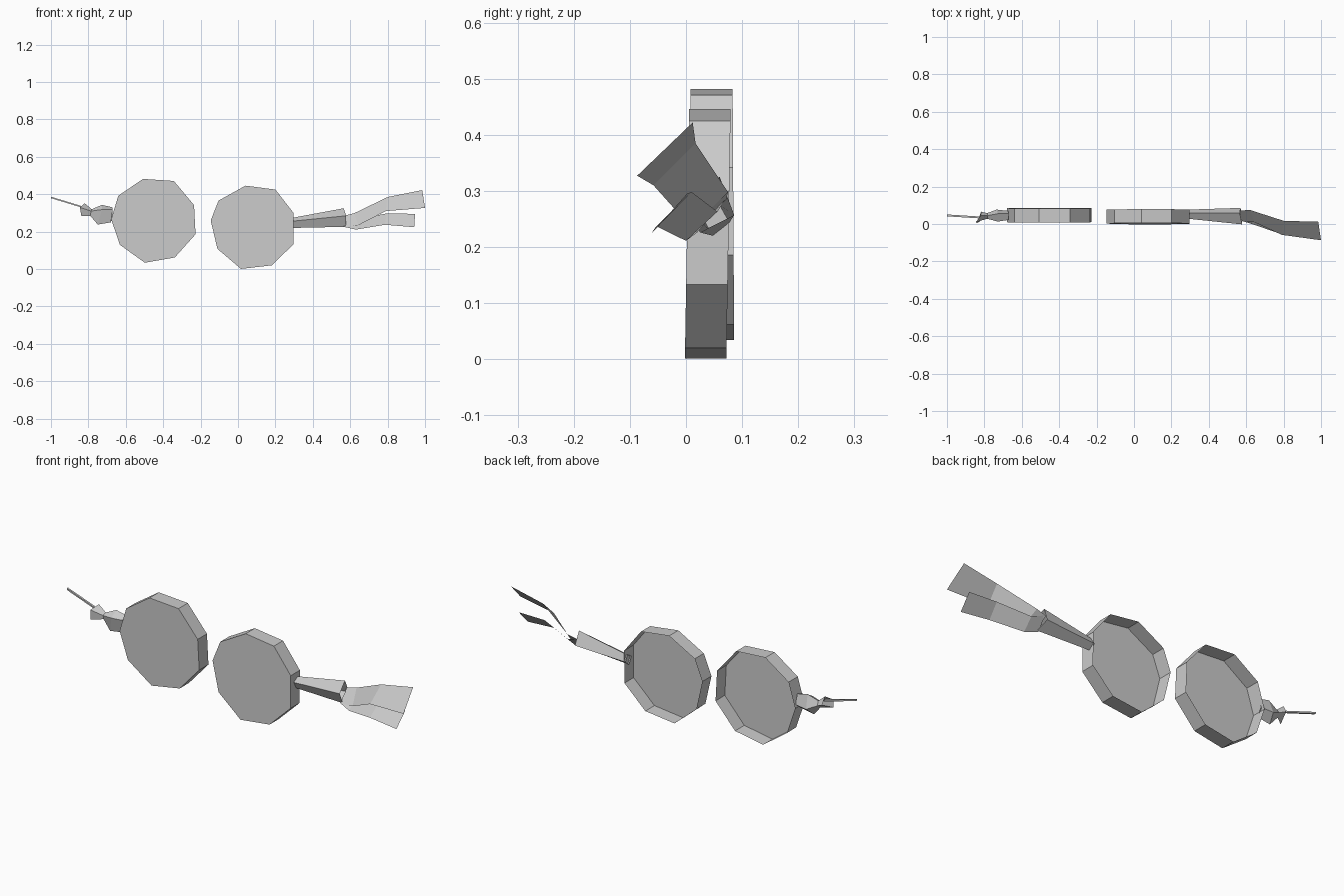
import bpy, bmesh

cube = bpy.data.objects.get("Cube")
if cube:
    bpy.data.objects.remove(cube, do_unlink=True)

grey = bpy.data.materials.new("plain grey")
grey.use_nodes = True
grey.diffuse_color = (0.6, 0.6, 0.6, 1)
grey.node_tree.nodes["Principled BSDF"].inputs["Base Color"].default_value = (0.6, 0.6, 0.6, 1)


def loft(name, sections, closed=True, caps=()):
    """Join matching cross-sections; caps lists the section indices to fill."""
    bm = bmesh.new()
    rings = [[bm.verts.new(p) for p in s] for s in sections]
    n = len(rings[0])
    for a, b in zip(rings, rings[1:]):
        for i in range(n if closed else n - 1):
            j = (i + 1) % n
            bm.faces.new((a[i], a[j], b[j], b[i]))
    for c in caps:
        bm.faces.new(rings[c])
    if closed:
        bmesh.ops.recalc_face_normals(bm, faces=bm.faces[:])
    mesh = bpy.data.meshes.new(name)
    bm.to_mesh(mesh)
    bm.free()
    mesh.materials.append(grey)
    obj = bpy.data.objects.new(name, mesh)
    bpy.context.collection.objects.link(obj)


def disc(name, outline, front, lean, depth):
    """Slightly leaning nine-sided dish, open at the back, from its x, z outline."""
    loft(name, [[(x, front + lean * z + d, z) for x, z in outline] for d in (0, depth)], caps=(0,))


# Two faceted discs
disc("right_disc", [(-.508, .482), (-.343, .471), (-.235, .342), (-.227, .186), (-.338, .062),
                    (-.498, .034), (-.632, .13), (-.678, .267), (-.64, .392)], .011, -.006, .075)
disc("left_disc", [(.04, .446), (.2, .425), (.297, .3), (.297, .133), (.18, .02),
                   (.016, .001), (-.11, .108), (-.146, .26), (-.104, .366)], -.002, .017, .074)

# Flaring open-ended arm beside the left disc: front, top, back and bottom corners
loft("left_arm", [
    [(.29, .028, .256), (.29, .06, .274), (.29, .077, .243), (.29, .048, .22)],
    [(.578, -.002, .285), (.565, .06, .325), (.57, .086, .257), (.578, .025, .226)]])

# Two thin ribbons trailing from the arm
loft("upper_ribbon", [
    [(.565, .072, .285), (.575, .015, .228)],
    [(.62, .075, .298), (.643, .01, .234)],
    [(.8, .017, .385), (.79, -.058, .31)],
    [(.985, .012, .422), (1, -.087, .327)]], closed=False)
loft("lower_ribbon", [
    [(.57, .07, .285), (.565, .02, .226)],
    [(.635, .056, .263), (.63, 0, .211)],
    [(.795, .01, .298), (.785, -.053, .237)],
    [(.947, .002, .295), (.942, -.062, .224)]], closed=False)

# Knotted open-ended stub beside the right disc
loft("right_knot", [
    [(-.67, .022, .318), (-.67, .055, .33), (-.67, .07, .28), (-.68, .033, .25)],
    [(-.728, .013, .318), (-.728, .055, .343), (-.735, .077, .275), (-.75, .035, .238)],
    [(-.785, .028, .31), (-.782, .045, .32), (-.785, .058, .3), (-.79, .04, .285)],
    [(-.845, .01, .33), (-.82, .045, .352), (-.818, .066, .315), (-.838, .004, .285)]])

# Slender tail at the tip of the knot
loft("right_tail", [
    [(x, y + dy, z + dz) for dy, dz in ((-.005, -.004), (.005, -.004), (.005, .004), (-.005, .004))]
    for x, y, z in ((-.81, .034, .325), (-1, .046, .383))], caps=(0, 1))
